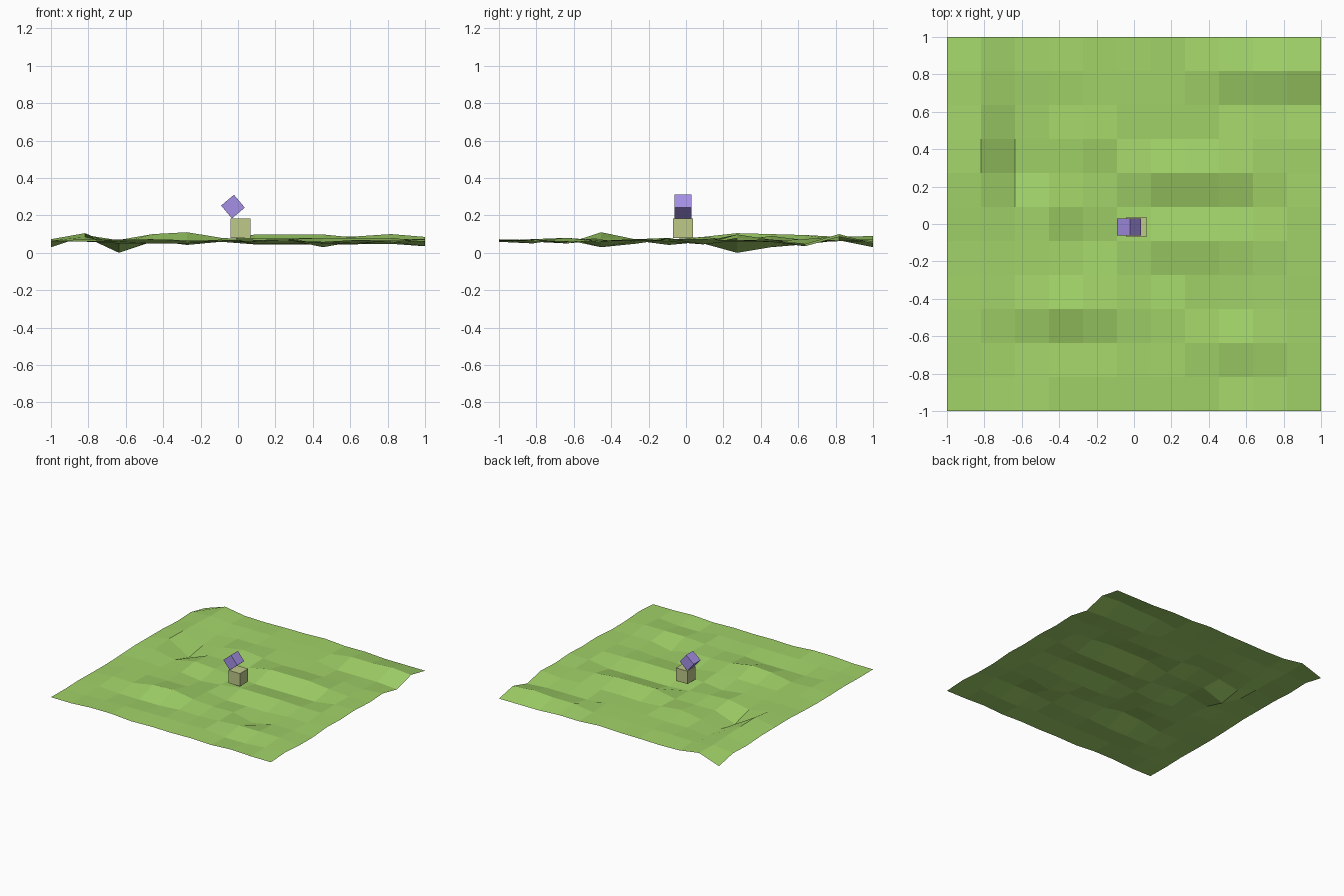
import bpy, bmesh, math, random

if "Cube" in bpy.data.objects:
    bpy.data.objects.remove(bpy.data.objects["Cube"])

random.seed(4)
N = 12  # vertices per side of the ground grid


def material(name, rgb):
    m = bpy.data.materials.new(name)
    m.diffuse_color = (*rgb, 1)
    m.use_nodes = True
    m.node_tree.nodes["Principled BSDF"].inputs["Base Color"].default_value = m.diffuse_color
    return m


def block(name, size, loc, tilt, mat):
    bpy.ops.mesh.primitive_cube_add(size=size, location=loc, rotation=(0, tilt, 0))
    ob = bpy.context.object
    ob.name = name
    ob.data.materials.append(mat)
    return ob


# Ridges and hollows: first column, last column, row, height
FEATURES = [
    (1, 1, 11, .09), (0, 0, 11, .03), (0, 0, 9, .06), (1, 1, 10, .085),
    (1, 1, 9, .095), (1, 1, 8, .10), (1, 1, 7, .105), (1, 1, 6, .085),
    (2, 2, 7, 0.0), (2, 2, 8, .03), (2, 2, 9, .045), (2, 2, 6, .05),
    (3, 4, 3, .10), (4, 4, 3, .11), (5, 5, 3, .08), (2, 4, 2, .05),
    (6, 8, 7, .098), (9, 9, 7, .08), (6, 9, 6, .045), (6, 8, 5, .08),
    (6, 8, 4, .048), (8, 10, 10, .088), (10, 10, 10, .10), (11, 11, 10, .085),
    (8, 10, 9, .048), (11, 11, 9, .035), (9, 11, 11, .05), (3, 3, 6, .085),
    (4, 4, 5, .042), (4, 4, 8, .09), (8, 8, 3, .03), (8, 10, 2, .08),
    (8, 9, 1, .05),
]

# Ground: single faceted sheet of gentle bumps
heights = {(i, j): .066 + random.uniform(-.008, .008) for i in range(N) for j in range(N)}
for i0, i1, j, z in FEATURES:
    for i in range(i0, i1 + 1):
        heights[i, j] = z

bm = bmesh.new()
grid = [[bm.verts.new((-1 + 2 * i / (N - 1), -1 + 2 * j / (N - 1), heights[i, j]))
         for j in range(N)] for i in range(N)]
for i in range(N - 1):
    for j in range(N - 1):
        bm.faces.new((grid[i][j], grid[i + 1][j], grid[i + 1][j + 1], grid[i][j + 1]))
mesh = bpy.data.meshes.new("ground")
bm.to_mesh(mesh)
bm.free()
ground = bpy.data.objects.new("ground", mesh)
bpy.context.collection.objects.link(ground)
mesh.materials.append(material("grass", (.36, .65, .14)))

# Upright lower block and tilted block balanced on it
block("lower_block", .105, (.013, -.016, .132), 0, material("olive", (.52, .58, .25)))
block("tilted_block", .09, (-.027, -.016, .247), math.radians(-40), material("violet", (.38, .28, .8)))
